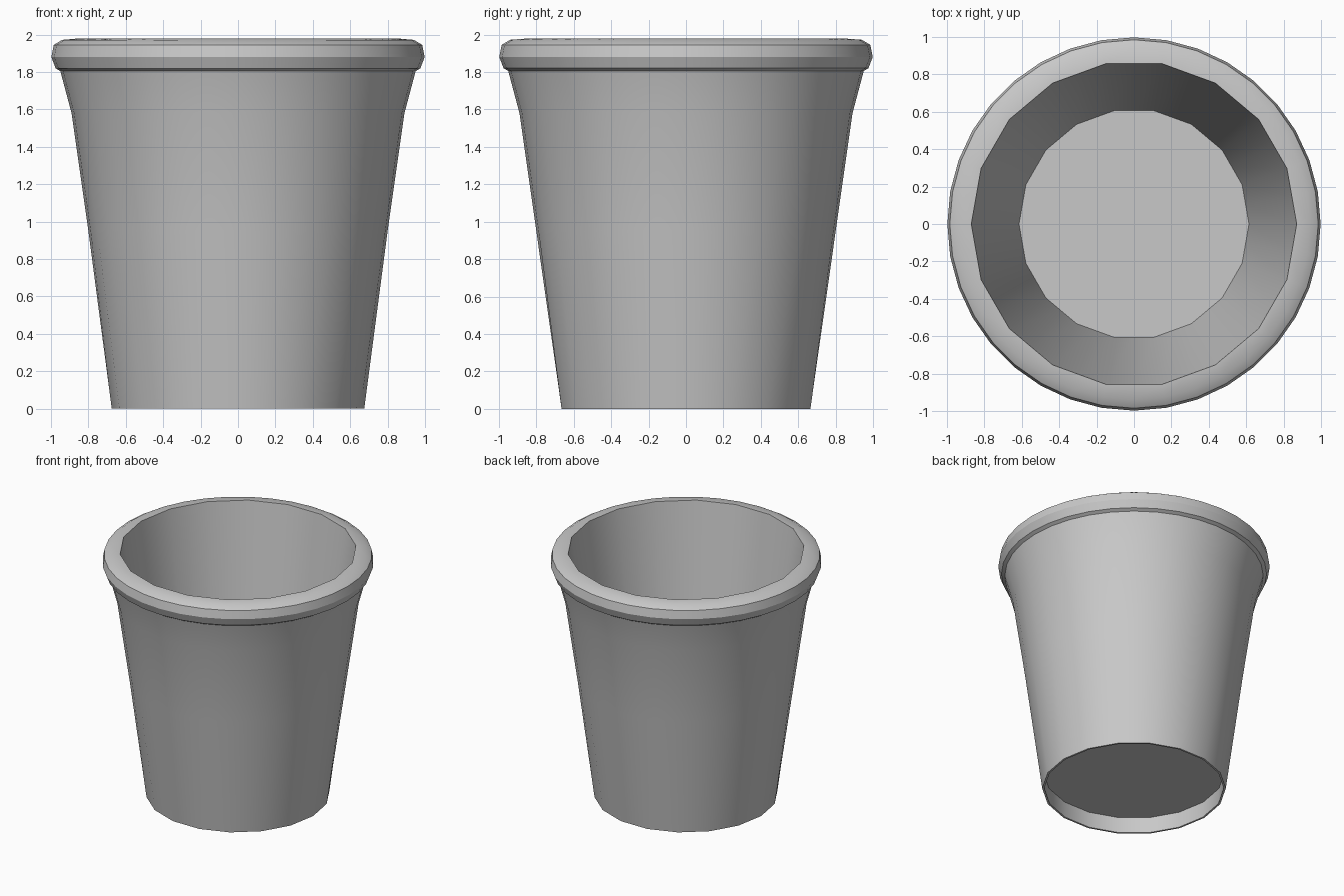
import bpy, bmesh
from math import cos, sin, pi

cube = bpy.data.objects.get("Cube")
if cube:
    bpy.data.objects.remove(cube, do_unlink=True)

SIDES = 36  # round rings; coarse rings keep every second corner

# Single matte grey
grey = bpy.data.materials.new("matte grey")
grey.use_nodes = True
colour = (0.58, 0.58, 0.58, 1)
grey.diffuse_color = colour
grey.node_tree.nodes["Principled BSDF"].inputs["Base Color"].default_value = colour


def add_ring(bm, radius, z, coarse):
    """Ring of corners; a coarse ring has its odd corners on the chords."""
    ring = []
    for i in range(SIDES):
        a = 2 * pi * i / SIDES
        r = radius * cos(2 * pi / SIDES) if coarse and i % 2 else radius
        ring.append(bm.verts.new((r * cos(a), r * sin(a), z)))
    return ring


def lathe(name, profile):
    """Spin the profile and close both ends with a flat disc."""
    bm = bmesh.new()
    rings = [add_ring(bm, *point) for point in profile]
    for low, high in zip(rings, rings[1:]):
        for i in range(SIDES):
            j = (i + 1) % SIDES
            bm.faces.new((low[i], low[j], high[j], high[i]))
    bm.faces.new(rings[0][::-1])
    bm.faces.new(rings[-1])
    bmesh.ops.recalc_face_normals(bm, faces=bm.faces)
    mesh = bpy.data.meshes.new(name)
    bm.to_mesh(mesh)
    bm.free()
    mesh.materials.append(grey)
    obj = bpy.data.objects.new(name, mesh)
    bpy.context.collection.objects.link(obj)
    bpy.ops.object.select_all(action="DESELECT")
    obj.select_set(True)
    bpy.context.view_layer.objects.active = obj
    bpy.ops.object.shade_smooth_by_angle(angle=pi / 6)
    return obj


# Radius, height, coarse: from the recessed underside, up the outside,
# over the rolled rim and down to the inner floor
lathe("tapered_pot", [
    (0.665, 0.13, True),    # recessed underside
    (0.66, 0.0, True),      # foot
    (0.675, 0.0, True),
    (0.80, 0.95, False),    # outer wall
    (0.89, 1.58, False),
    (0.95, 1.805, False),   # flare
    (0.975, 1.82, False),   # rim
    (0.998, 1.88, False),
    (0.985, 1.945, False),
    (0.94, 1.972, False),
    (0.87, 1.978, True),    # mouth
    (0.615, 0.16, True),    # inner floor
])
